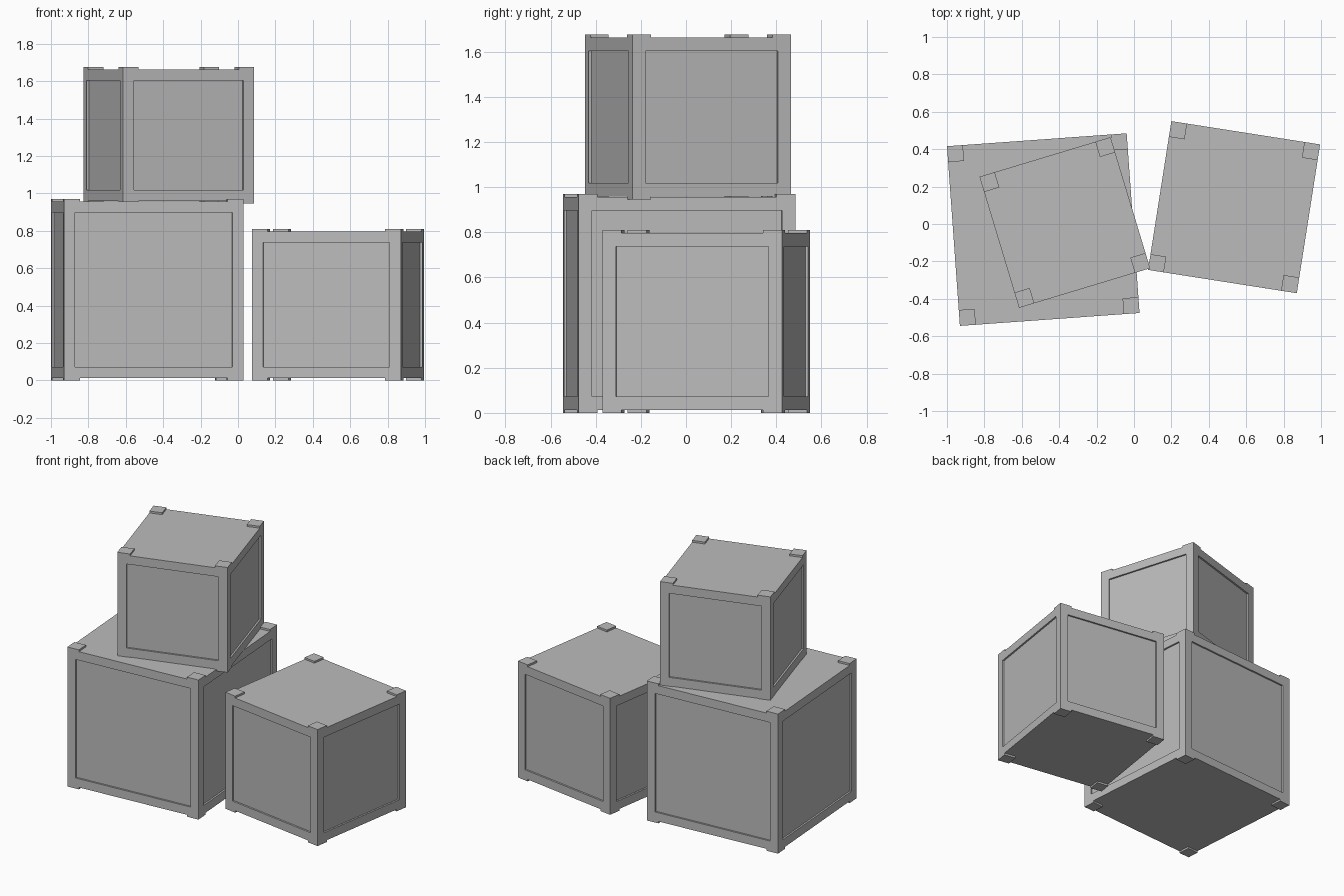
import bpy, bmesh, math
from mathutils import Matrix, Vector

cube = bpy.data.objects.get("Cube")
if cube:
    bpy.data.objects.remove(cube, do_unlink=True)

BORDER = 0.085   # frame width and corner pad size
RECESS = 0.012   # panel depth
PAD = 0.013      # corner pad height

grey = bpy.data.materials.new("plain grey")
grey.use_nodes = True
colour = (0.5, 0.5, 0.5, 1)
grey.diffuse_color = colour
grey.node_tree.nodes["Principled BSDF"].inputs["Base Color"].default_value = colour


def add_box(bm, centre, size):
    matrix = Matrix.Translation(centre) @ Matrix.Diagonal((*size, 1))
    return bmesh.ops.create_cube(bm, size=1, matrix=matrix)


def finish(bm, name, location, angle):
    mesh = bpy.data.meshes.new(name)
    bm.to_mesh(mesh)
    bm.free()
    mesh.materials.append(grey)
    obj = bpy.data.objects.new(name, mesh)
    obj.location = location
    obj.rotation_euler.z = math.radians(angle)
    bpy.context.collection.objects.link(obj)


def crate(name, location, width, height, angle):
    # Body with a recessed panel on each upright side
    bm = bmesh.new()
    add_box(bm, Vector((0, 0, height / 2)), (width, width, height - 2 * PAD))
    bm.normal_update()
    sides = [f for f in bm.faces if abs(f.normal.z) < 0.5]
    bmesh.ops.inset_individual(bm, faces=sides, thickness=BORDER)
    for f in sides:
        shift = -f.normal * RECESS
        rim = bmesh.ops.extrude_discrete_faces(bm, faces=[f])["faces"][0]
        bmesh.ops.translate(bm, verts=rim.verts, vec=shift)
    finish(bm, name + "_body", location, angle)

    # Square pads on all eight corners
    bm = bmesh.new()
    offset = (width - BORDER) / 2
    for x in (-offset, offset):
        for y in (-offset, offset):
            for z in (PAD / 2, height - PAD / 2):
                add_box(bm, Vector((x, y, z)), (BORDER, BORDER, PAD))
    finish(bm, name + "_corner_pads", location, angle)


crate("large_crate", (-0.485, -0.03, 0), 0.963, 0.97, 4.1)
crate("medium_crate", (0.535, 0.09, 0), 0.805, 0.81, -8.9)
crate("small_crate", (-0.37, 0.008, 0.946), 0.732, 0.73, 16.8)
